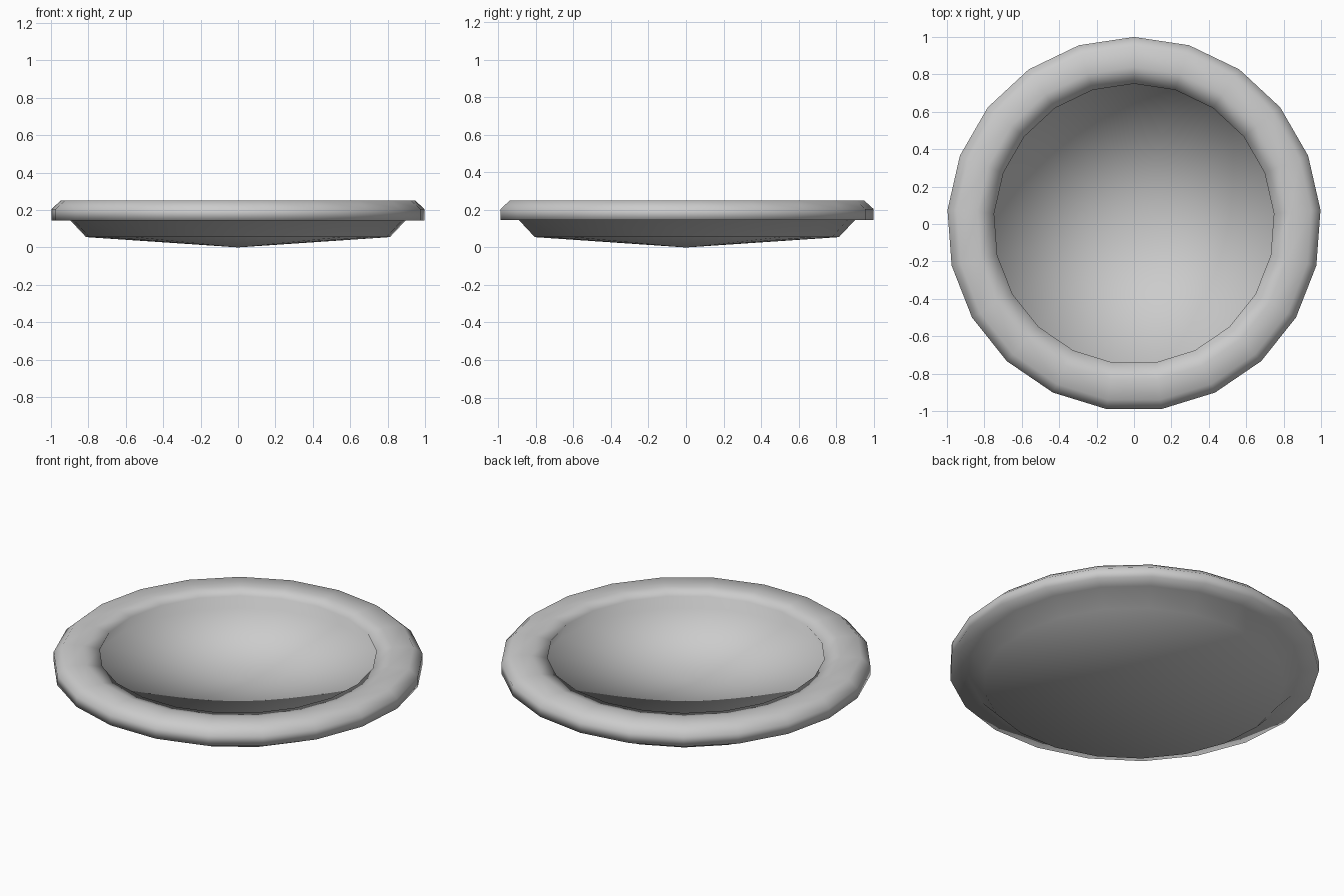
import bpy
import bmesh
from math import sin, cos, tau

cube = bpy.data.objects.get("Cube")
if cube:
    bpy.data.objects.remove(cube, do_unlink=True)

SIDES = 21  # the first corner points to the back

# Cross-section as (radius, height), from the underside out and over to the dish
PROFILE = [
    (0.815, 0.055), (0.90, 0.145),                # foot flare
    (1.0, 0.145), (1.0, 0.205), (0.95, 0.25),     # outer lip
    (0.84, 0.25), (0.75, 0.23), (0.79, 0.14),     # rounded rim, undercut inside
]
UNDER_CENTRE, DISH_CENTRE = 0.0, 0.08


def make_material(name, colour):
    mat = bpy.data.materials.new(name)
    mat.use_nodes = True
    mat.diffuse_color = colour
    mat.node_tree.nodes["Principled BSDF"].inputs["Base Color"].default_value = colour
    return mat


def lathe(name, profile, low, high, mat):
    """Turn a profile around z and close both ends with a fan."""
    bm = bmesh.new()
    rings = []
    for r, z in profile:
        rings.append([bm.verts.new((r * sin(tau * i / SIDES), r * cos(tau * i / SIDES), z))
                      for i in range(SIDES)])
    bottom, top = bm.verts.new((0, 0, low)), bm.verts.new((0, 0, high))
    for i in range(SIDES):
        j = (i + 1) % SIDES
        for a, b in zip(rings, rings[1:]):
            bm.faces.new((a[i], a[j], b[j], b[i]))
        bm.faces.new((bottom, rings[0][j], rings[0][i]))
        bm.faces.new((top, rings[-1][i], rings[-1][j]))
    bmesh.ops.recalc_face_normals(bm, faces=bm.faces)
    for f in bm.faces:
        f.smooth = True
    mesh = bpy.data.meshes.new(name)
    bm.to_mesh(mesh)
    bm.free()
    mesh.materials.append(mat)
    obj = bpy.data.objects.new(name, mesh)
    bpy.context.collection.objects.link(obj)
    return obj


grey = make_material("plate_grey", (0.6, 0.6, 0.6, 1.0))
lathe("plate", PROFILE, UNDER_CENTRE, DISH_CENTRE, grey)
